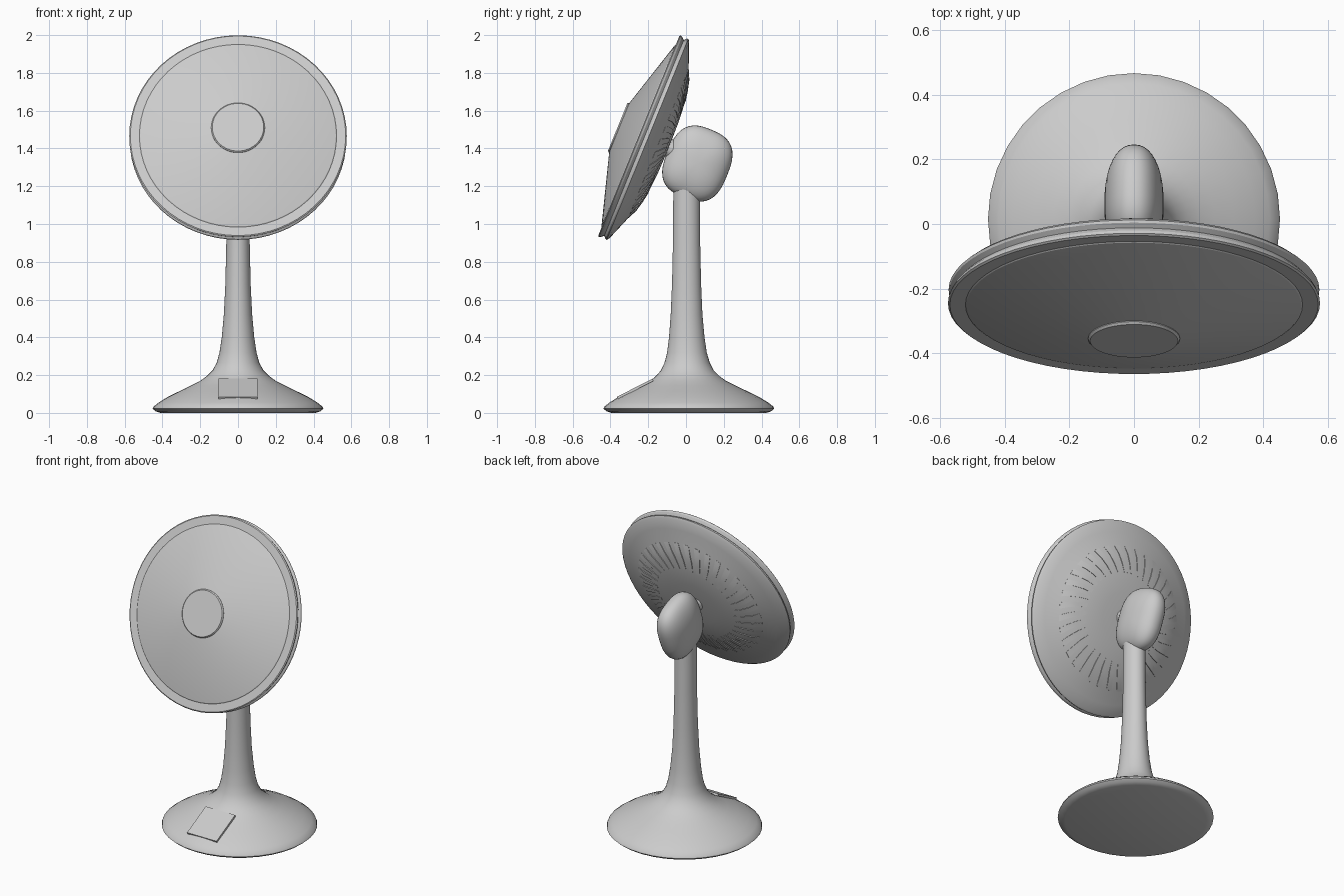
import bpy, bmesh
from math import sin, cos, pi, radians, copysign
from mathutils import Matrix, Vector

if "Cube" in bpy.data.objects:
    bpy.data.objects.remove(bpy.data.objects["Cube"])

TILT = Matrix.Rotation(radians(-112.1), 4, 'X')       # local +z points to the back of the head
HEAD = Matrix.Translation((0, -0.25, 1.467)) @ TILT
POD = Matrix.Translation((0, 0.06, 1.32)) @ TILT


def finish(name, bm, matrix=Matrix(), angle=30):
    bmesh.ops.recalc_face_normals(bm, faces=bm.faces)
    me = bpy.data.meshes.new(name)
    bm.to_mesh(me)
    bm.free()
    me.transform(matrix)
    ob = bpy.data.objects.new(name, me)
    bpy.context.collection.objects.link(ob)
    bpy.ops.object.select_all(action='DESELECT')
    ob.select_set(True)
    bpy.context.view_layer.objects.active = ob
    bpy.ops.object.shade_smooth_by_angle(angle=radians(angle))
    return ob


def loft(name, rings, n, matrix=Matrix(), angle=30):
    """Skin a stack of ellipses given as (rx, ry, centre_y, z), capped at both ends."""
    bm = bmesh.new()
    loops = [[bm.verts.new((rx * cos(2 * pi * i / n), cy + ry * sin(2 * pi * i / n), z))
              for i in range(n)] for rx, ry, cy, z in rings]
    for a, b in zip(loops, loops[1:]):
        for i in range(n):
            j = (i + 1) % n
            bm.faces.new((a[i], a[j], b[j], b[i]))
    bm.faces.new(loops[0])
    bm.faces.new(loops[-1])
    return finish(name, bm, matrix, angle)


def turned(name, profile, n, matrix, angle=30):
    return loft(name, [(r, r, 0, z) for r, z in profile], n, matrix, angle)


# flared base running into a slightly oval stem
stand = [(.41, .41, .015, 0), (.435, .435, .015, .008), (.452, .452, .015, .022),
         (.447, .447, .015, .034), (.42, .42, .015, .055), (.375, .375, .015, .083),
         (.31, .31, .014, .115), (.25, .25, .013, .144), (.2, .2, .011, .17),
         (.165, .168, .009, .195), (.135, .14, .007, .225), (.113, .12, .006, .265),
         (.098, .105, .005, .32), (.086, .094, .004, .4), (.075, .084, .003, .52),
         (.067, .077, .003, .68), (.062, .072, .003, .9), (.061, .07, .003, 1.2)]
loft("base_and_stem", stand, 36, angle=40)

# sloped control panel on the base
bm = bmesh.new()
quad = [bm.verts.new(p) for p in ((-.104, -.366, .085), (.104, -.366, .085),
                                  (.104, -.178, .181), (-.104, -.178, .181))]
face = bm.faces.new(quad)
ext = bmesh.ops.extrude_face_region(bm, geom=[face])
bmesh.ops.translate(bm, vec=Vector((0, .006, -.012)),
                    verts=[v for v in ext["geom"] if isinstance(v, bmesh.types.BMVert)])
finish("control_panel", bm)

# motor pod: a squarish ellipsoid aligned with the head
bm = bmesh.new()
N, M = 40, 20
power = lambda v, e: copysign(abs(v) ** e, v)
rows = []
for k in range(1, M):
    lat = -pi / 2 + pi * k / M
    s = abs(cos(lat)) ** .9
    rows.append([bm.verts.new((.092 * power(sin(lat), .9),
                               .194 * s * power(sin(2 * pi * i / N), .72),
                               .17 * s * power(cos(2 * pi * i / N), .72))) for i in range(N)])
for a, b in zip(rows, rows[1:]):
    for i in range(N):
        bm.faces.new((a[i], a[(i + 1) % N], b[(i + 1) % N], b[i]))
for row, x in ((rows[0], -.092), (rows[-1], .092)):
    tip = bm.verts.new((x, 0, 0))
    for i in range(N):
        bm.faces.new((row[i], row[(i + 1) % N], tip))
finish("motor_pod", bm, POD, 60)

# fan head: front cone, flat rim, grooved edge and domed back
turned("fan_head", [(.13, -.115), (.518, -.003), (.522, 0), (.57, 0), (.576, .005),
                    (.572, .016), (.559, .03), (.572, .042), (.574, .05), (.562, .06),
                    (.505, .082), (.42, .114), (.375, .133), (.27, .159), (.15, .168),
                    (.05, .17)], 64, HEAD, 20)

# round hub cap in the middle of the front
turned("hub_cap", [(.142, -.105), (.142, -.114), (.136, -.121), (.132, -.121)], 48, HEAD)

# short pivot joining head and pod
turned("pivot", [(.05, .15), (.05, .22)], 24, HEAD)

# ring of swirled vent slats on the back
bm = bmesh.new()
SLATS = 36
path = [(.265, .159, 0), (.32, .146, .03), (.375, .132, .07), (.425, .111, .11)]
for k in range(SLATS):
    a0, w = 2 * pi * k / SLATS, pi / SLATS
    cols = []
    for r, z, twist in path:
        lift = .002 if r in (path[0][0], path[-1][0]) else .005
        cols.append([bm.verts.new((r * cos(a0 + twist + da), r * sin(a0 + twist + da), z + dz))
                     for da, dz in ((0, -.006), (w, -.006), (w, lift), (0, lift))])
    for a, b in zip(cols, cols[1:]):
        for i in range(4):
            bm.faces.new((a[i], a[(i + 1) % 4], b[(i + 1) % 4], b[i]))
    bm.faces.new(cols[0])
    bm.faces.new(cols[-1])
finish("vent_slats", bm, HEAD, 20)
